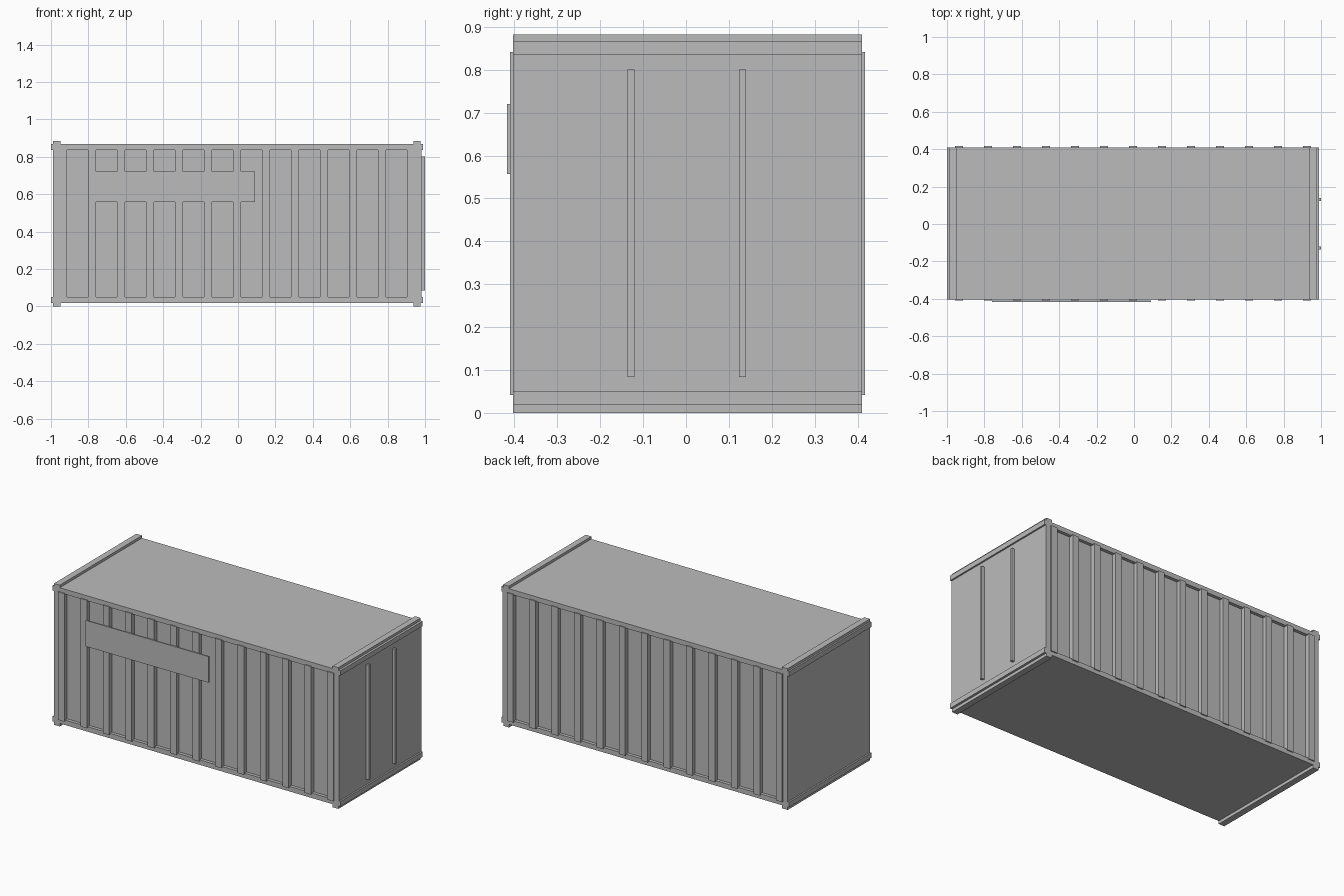
import bpy
import bmesh
from mathutils import Vector

if "Cube" in bpy.data.objects:
    bpy.data.objects.remove(bpy.data.objects["Cube"], do_unlink=True)

# One plain grey paint
grey = bpy.data.materials.new("grey_paint")
grey.use_nodes = True
colour = (0.5, 0.5, 0.5, 1)
grey.diffuse_color = colour
grey.node_tree.nodes["Principled BSDF"].inputs["Base Color"].default_value = colour

# Main dimensions
LEFT, RIGHT = -0.99, 0.98
FRONT, BACK = -0.403, 0.41
BOTTOM, TOP = 0.019, 0.867
PANEL_LOW, PANEL_HIGH = 0.05, 0.836
RECESS, RIB_DEPTH, RIB_WIDTH = 0.02, 0.007, 0.044
ribs = [-0.935 + 0.155 * i for i in range(13)]


def finish(name, bm):
    mesh = bpy.data.meshes.new(name)
    bm.to_mesh(mesh)
    bm.free()
    mesh.materials.append(grey)
    obj = bpy.data.objects.new(name, mesh)
    bpy.context.collection.objects.link(obj)
    return obj


def box_mesh(low, high):
    low, high = Vector(low), Vector(high)
    bm = bmesh.new()
    bmesh.ops.create_cube(bm, size=1)
    bmesh.ops.scale(bm, vec=high - low, verts=bm.verts)
    bmesh.ops.translate(bm, vec=(low + high) / 2, verts=bm.verts)
    return bm


def box(name, low, high):
    return finish(name, box_mesh(low, high))


# Container body with recessed side panels between the ribs
bm = box_mesh((LEFT, FRONT, BOTTOM), (RIGHT, BACK, TOP))
cuts = [((0, 0, z), (0, 0, 1)) for z in (PANEL_LOW, PANEL_HIGH)]
for a, b in zip(ribs, ribs[1:]):
    cuts += [((x, 0, 0), (1, 0, 0)) for x in (a + RIB_WIDTH / 2, b - RIB_WIDTH / 2)]
for point, normal in cuts:
    bmesh.ops.bisect_plane(bm, geom=bm.verts[:] + bm.edges[:] + bm.faces[:],
                           plane_co=point, plane_no=normal)
bm.normal_update()


def is_panel(face):
    c = face.calc_center_median()
    return (abs(face.normal.y) > 0.9 and PANEL_LOW < c.z < PANEL_HIGH
            and ribs[0] < c.x < ribs[-1]
            and min(abs(c.x - r) for r in ribs) > RIB_WIDTH)


panels = [f for f in bm.faces if is_panel(f)]
for face in bmesh.ops.extrude_discrete_faces(bm, faces=panels)["faces"]:
    inward = -RECESS if face.calc_center_median().y > 0 else RECESS
    bmesh.ops.translate(bm, vec=(0, inward, 0), verts=face.verts)
bmesh.ops.dissolve_limit(bm, angle_limit=0.01, verts=bm.verts, edges=bm.edges)
finish("container_body", bm)

# Raised ribs on both long sides
for i, x in enumerate(ribs):
    for side, y0, y1 in (("front", FRONT - RIB_DEPTH, FRONT), ("back", BACK, BACK + RIB_DEPTH)):
        box(f"{side}_rib_{i + 1}", (x - RIB_WIDTH / 2, y0, 0.042), (x + RIB_WIDTH / 2, y1, 0.842))

# End rails with caps above and feet below
for side, rail, cap in (("right", (-1.0, LEFT), (LEFT, -0.95)),
                        ("left", (RIGHT, 0.99), (0.937, 0.976))):
    for level, z0, z1 in (("upper", PANEL_HIGH, TOP), ("lower", BOTTOM, PANEL_LOW)):
        box(f"{side}_{level}_rail", (rail[0], FRONT, z0), (rail[1], BACK, z1))
    for part, z0, z1 in (("cap", TOP, 0.883), ("foot", 0, BOTTOM)):
        box(f"{side}_{part}", (cap[0], FRONT, z0), (cap[1], BACK, z1))

# Door lock rods
for i, y in enumerate((-0.128, 0.132)):
    box(f"door_rod_{i + 1}", (RIGHT - 0.005, y - 0.008, 0.084), (1.0, y + 0.008, 0.801))

# Blank sign board on the front
box("sign_board", (-0.76, FRONT - 0.015, 0.557), (0.09, FRONT - RIB_DEPTH, 0.72))
